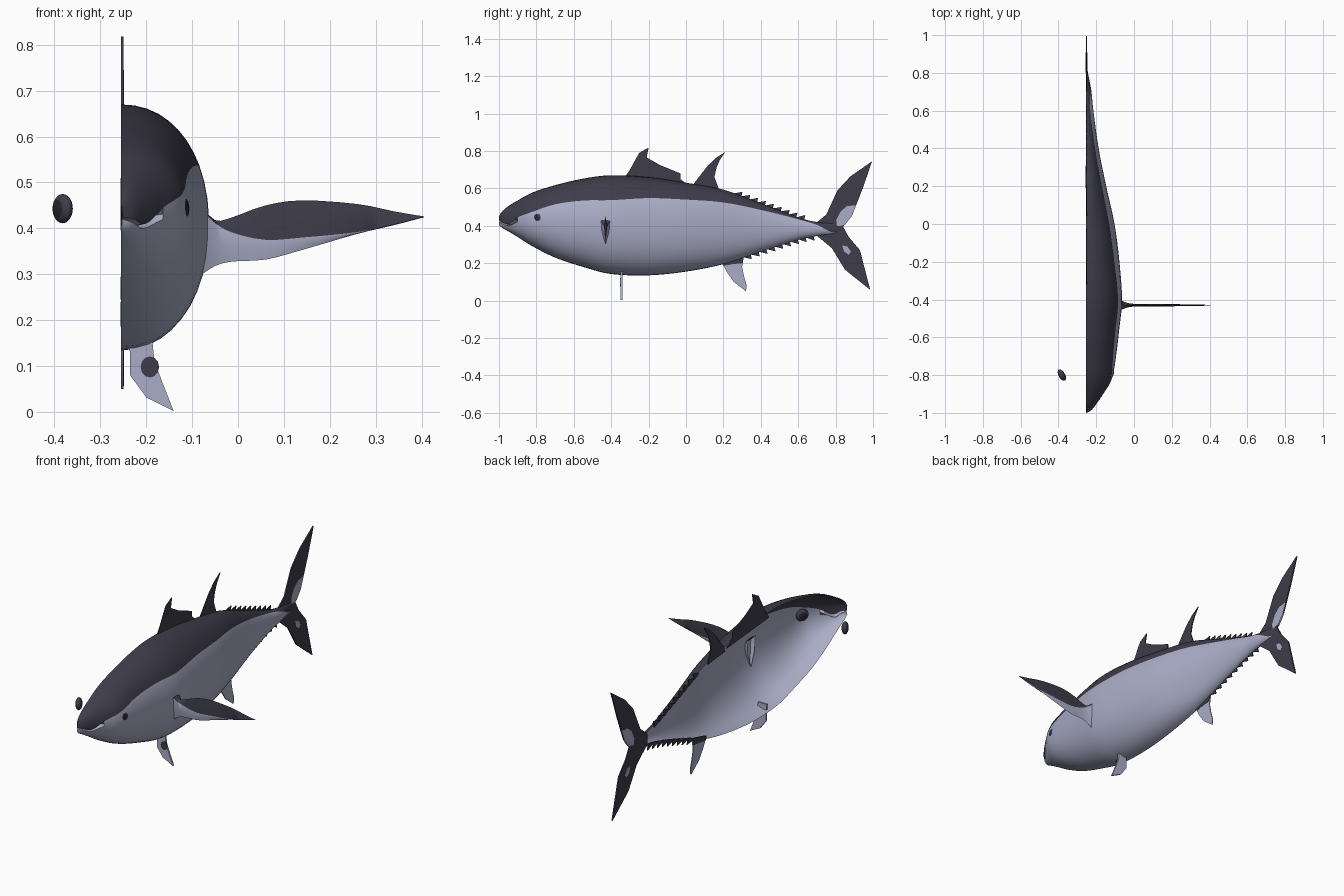
import bpy, bmesh
from math import sin, cos, asin, pi, copysign
from mathutils import Matrix

if "Cube" in bpy.data.objects:
    bpy.data.objects.remove(bpy.data.objects["Cube"])

MID = -.255  # symmetry plane of the half shell


def material(name, color):
    m = bpy.data.materials.new(name)
    m.use_nodes = True
    m.diffuse_color = color
    m.node_tree.nodes["Principled BSDF"].inputs["Base Color"].default_value = color
    return m


DARK = material("dark slate", (.048, .045, .068, 1))
PALE = material("pale silver", (.40, .42, .57, 1))
BLACK = material("eye black", (.02, .02, .028, 1))


def finish(name, bm, mats, fix_normals=True):
    if fix_normals:
        bmesh.ops.recalc_face_normals(bm, faces=bm.faces)
    mesh = bpy.data.meshes.new(name)
    bm.to_mesh(mesh)
    bm.free()
    for m in mats:
        mesh.materials.append(m)
    mesh.shade_smooth()
    mesh.set_sharp_from_angle(angle=.75)
    obj = bpy.data.objects.new(name, mesh)
    bpy.context.collection.objects.link(obj)
    return obj


def resample(rows, steps):
    """Catmull-Rom curve through rows of values."""
    out = []
    for i in range(len(rows) - 1):
        quad = [rows[max(i - 1, 0)], rows[i], rows[i + 1], rows[min(i + 2, len(rows) - 1)]]
        for s in range(steps):
            t = s / steps
            out.append([b + t / 2 * (c - a + t * (2 * a - 5 * b + 4 * c - d + t * (3 * (b - c) + d - a)))
                        for a, b, c, d in zip(*quad)])
    return out + [list(rows[-1])]


def loft(bm, rings, closed, rule):
    """Skin between point rings; rule(j) gives the material of strip j."""
    grid = [[bm.verts.new(p) for p in ring] for ring in rings]
    n = len(grid[0])
    for a, b in zip(grid, grid[1:]):
        for j in range(n if closed else n - 1):
            k = (j + 1) % n
            bm.faces.new((a[j], b[j], b[k], a[k])).material_index = rule(j)


def plate(name, points, axis, low, high, mat):
    """Flat fin: outline in the YZ (axis x) or XZ (axis y) plane."""
    bm = bmesh.new()
    place = (lambda p, c: (c, *p)) if axis == "x" else (lambda p, c: (p[0], c, p[1]))
    a = [bm.verts.new(place(p, low)) for p in points]
    b = [bm.verts.new(place(p, high)) for p in points]
    bm.faces.new(a)
    bm.faces.new(b[::-1])
    for i in range(len(a)):
        bm.faces.new((a[i - 1], a[i], b[i], b[i - 1]))
    return finish(name, bm, [mat])


# Body stations: y, top, bottom, half width, height of the colour border
STATIONS = resample([
    (-1, .45, .405, .003, .425), (-.985, .475, .39, .03, .42),
    (-.95, .505, .37, .058, .41), (-.9, .535, .34, .092, .445),
    (-.82, .578, .29, .138, .475), (-.7, .617, .23, .16, .515),
    (-.55, .652, .18, .178, .535), (-.4, .67, .142, .192, .537),
    (-.2, .66, .135, .178, .548), (0, .63, .155, .152, .54),
    (.2, .593, .195, .108, .525), (.4, .52, .262, .068, .485),
    (.6, .445, .325, .04, .435), (.7, .42, .345, .03, .405),
    (.78, .415, .355, .015, .365), (.84, .41, .36, .004, .365)], 4)
LOWER, UPPER, POWER = 14, 8, .93


def body_ring(y, top, bottom, width, border):
    mid, half = (top + bottom) / 2, (top - bottom) / 2
    t = max(-.97, min(.97, (border - mid) / half))
    split = copysign(asin(abs(t) ** (1 / POWER)), t)
    angles = [-pi / 2 + (split + pi / 2) * j / LOWER for j in range(LOWER)]
    angles += [split + (pi / 2 - split) * j / UPPER for j in range(UPPER + 1)]
    ring = []
    for j, a in enumerate(angles):
        x = width * max(cos(a), 0) ** POWER
        z = mid + half * copysign(abs(sin(a)) ** POWER, a)
        # Mouth groove just below the upper lip
        groove = j == LOWER - 1 and y < -.91
        ring.append((MID + x * (.6 if groove else 1), y + (.015 if groove else 0), z))
    return ring


bm = bmesh.new()
loft(bm, [body_ring(*s) for s in STATIONS], False, lambda j: int(j < LOWER))
finish("body", bm, [DARK, PALE], False)

# Pectoral fin: x, top, colour border, bottom, half thickness
PECTORAL = resample([
    (-.085, .455, .45, .295, .035), (-.05, .418, .412, .318, .017),
    (-.01, .425, .39, .328, .008), (.06, .45, .375, .332, .006),
    (.14, .461, .38, .353, .006), (.26, .453, .392, .388, .005),
    (.34, .437, .409, .407, .004), (.405, .426, .4245, .424, .001)], 3)
bm = bmesh.new()
FIN_Y = -.43
loft(bm, [[(x, FIN_Y, top), (x, FIN_Y - w, edge), (x, FIN_Y - w * .8, (edge + low) / 2), (x, FIN_Y, low),
           (x, FIN_Y + w * .8, (edge + low) / 2), (x, FIN_Y + w, edge)]
          for x, top, edge, low, w in PECTORAL], True, lambda j: int(0 < j < 5))
finish("pectoral_fin", bm, [DARK, PALE])

# Fins standing on the symmetry plane
THIN = MID + .005
plate("first_dorsal_fin", [(-.34, .64), (-.3, .7), (-.27, .755), (-.25, .79), (-.2, .818), (-.21, .765),
                           (-.14, .725), (-.03, .68), (-.03, .65), (.02, .61)], "x", MID, THIN, DARK)
plate("second_dorsal_fin", [(.03, .6), (.045, .63), (.115, .72), (.16, .763), (.21, .795), (.18, .75),
                            (.163, .71), (.152, .66), (.18, .585)], "x", MID, THIN, DARK)
plate("tail_fin", [(.69, .41), (.75, .46), (.81, .59), (.88, .665), (.995, .745), (.945, .6), (.89, .46),
                   (.84, .395), (.87, .34), (.93, .27), (.985, .057), (.85, .165), (.78, .28),
                   (.69, .355)], "x", MID, THIN + .002, DARK)
plate("anal_fin", [(.19, .205), (.22, .15), (.255, .1), (.32, .05), (.325, .08), (.31, .13), (.3, .18),
                   (.31, .24)], "x", MID, THIN, PALE)
plate("anal_fin_base", [(.19, .21), (.2, .186), (.25, .195), (.302, .2), (.31, .24)],
      "x", MID - .001, THIN + .002, DARK)
for name, outline in (
        ("upper_tail_patch", [(.805, .395), (.803, .43), (.825, .475), (.86, .505), (.908, .51), (.885, .45),
                              (.85, .405)]),
        ("lower_tail_patch", [(.835, .295), (.845, .262), (.87, .245), (.882, .262), (.862, .29)])):
    plate(name, outline, "x", MID - .001, THIN + .003, PALE)


# Finlets along the back and under the tail
def profile(y, column):
    for a, b in zip(STATIONS, STATIONS[1:]):
        if a[0] <= y <= b[0]:
            return a[column] + (b[column] - a[column]) * (y - a[0]) / (b[0] - a[0])


COUNT, PITCH = 9, .042
for name, column, start, rise in (("upper", 1, .26, .024), ("lower", 2, .31, -.024)):
    for i in range(COUNT):
        y = start + i * PITCH
        base, end = profile(y, column), profile(y + PITCH, column)
        plate(f"{name}_finlet_{i + 1}",
              [(y, base - rise / 2), (y, base), (y + PITCH, end + rise), (y + PITCH * .8, end - rise / 2)],
              "x", MID, THIN, DARK)

# Pelvic fin with its dark spot
PELVIC_Y = -.345
plate("pelvic_fin", [(-.24, .17), (-.235, .125), (-.235, .08), (-.2, .032), (-.14, .002), (-.163, .06),
                     (-.182, .11), (-.188, .17)], "y", PELVIC_Y - .005, PELVIC_Y + .005, PALE)
plate("pelvic_spot", [(-.192 + .02 * cos(i * pi / 6), .098 + .023 * sin(i * pi / 6)) for i in range(12)],
      "y", PELVIC_Y - .007, PELVIC_Y - .004, DARK)

# Eyes, one on each side of the plane
for name, side in (("left_eye", 1), ("right_eye", -1)):
    bm = bmesh.new()
    bmesh.ops.create_uvsphere(bm, u_segments=20, v_segments=14, radius=1,
                              matrix=Matrix.Rotation(pi / 2, 4, "Y"))
    for f in bm.faces:
        f.material_index = int(abs(f.calc_center_median().x) > .75)
    eye = finish(name, bm, [DARK, BLACK])
    eye.scale = (.017, .033, .032)
    eye.rotation_euler.z = -side * pi / 6
    eye.location = (MID + side * .127, -.8, .443)
